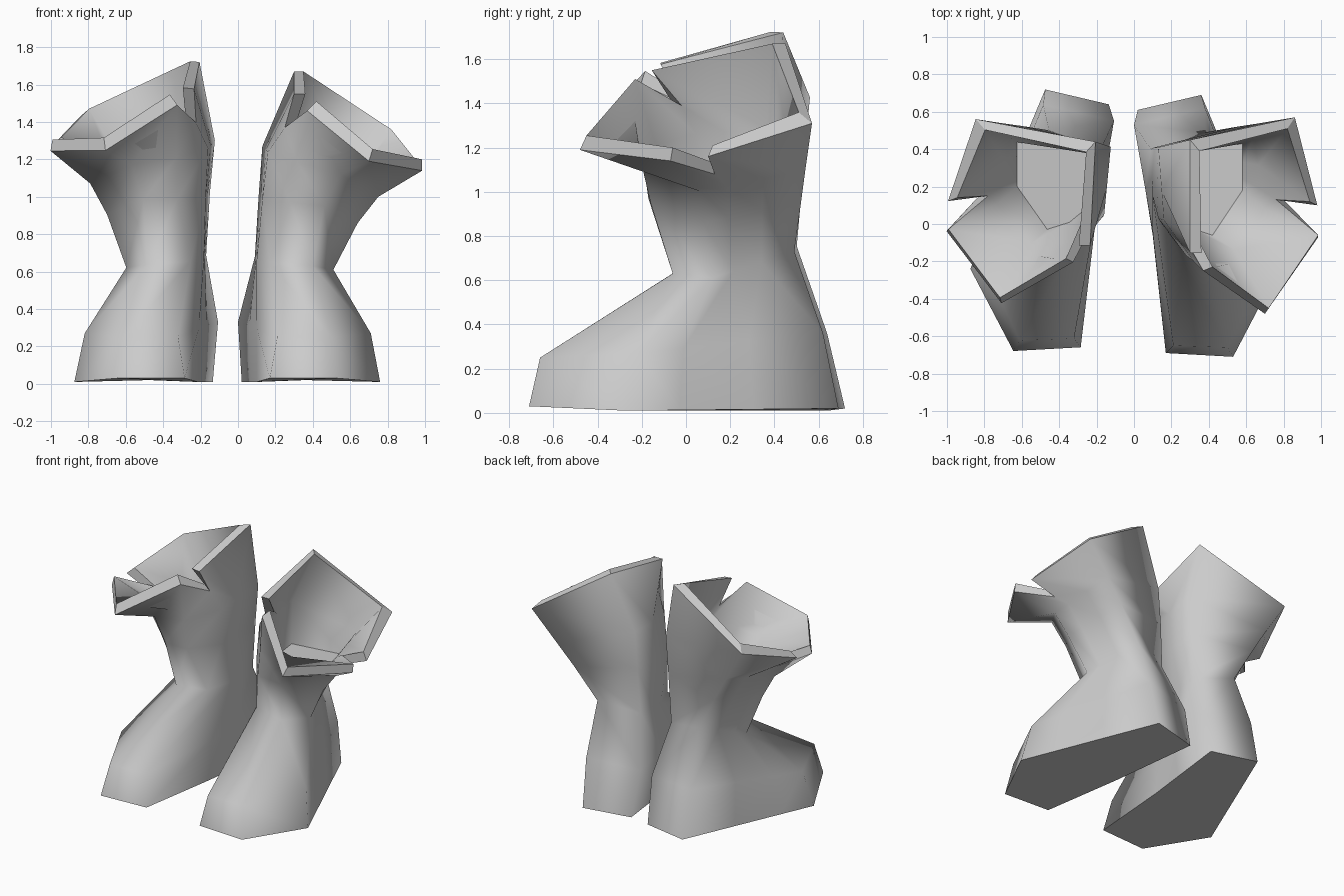
import bpy
import bmesh
from mathutils import Vector

cube = bpy.data.objects.get("Cube")
if cube:
    bpy.data.objects.remove(cube, do_unlink=True)

# Single plain grey material
grey = bpy.data.materials.new("plain_grey")
grey.use_nodes = True
grey.diffuse_color = (0.6, 0.6, 0.6, 1)
grey.node_tree.nodes["Principled BSDF"].inputs["Base Color"].default_value = (0.6, 0.6, 0.6, 1)

# Six-cornered sections: heel inner, heel outer, outer side, front outer, front inner, inner side
SOLE = [(.02, .61, .01), (.36, .69, .02), (.76, -.27, .01), (.53, -.71, .03), (.17, -.69, .03), (.1, -.06, .01)]
FOOT = [(0, .53, .33), (.38, .62, .36), (.71, -.22, .27), (.5, -.66, .25), (.21, -.65, .25), (.1, -.04, .3)]
ANKLE = [(.09, .40, .68), (.38, .49, .73), (.51, .12, .61), (.4, -.06, .63), (.17, -.03, .65), (.1, .15, .66)]
CALF = [(.11, .41, 1.0), (.55, .52, .95), (.64, .08, .86), (.46, -.16, .95), (.28, -.17, .97), (.13, .03, .98)]
NECK = [(.13, .41, 1.27), (.68, .54, 1.1), (.75, .07, 1.0), (.55, -.2, 1.12), (.32, -.2, 1.18), (.16, .02, 1.24)]
FLOOR = [(.18, .37, .97), (.58, .43, .97), (.58, .18, .97), (.42, -.06, .97), (.3, -.02, .97), (.22, .05, .97)]

# Flared collar edge with an outer and an inner notch
RIM = [(.30, .45, 1.67), (.86, .57, 1.31), (.98, .10, 1.16), (.80, .13, 1.08), (.985, -.07, 1.14),
       (.70, -.48, 1.19), (.37, -.25, 1.46), (.25, -.04, 1.37), (.30, -.155, 1.55)]
# Step from the outer to the inner edge of the collar's thickness
EDGE = [(.05, -.06, 0), (-.04, -.06, .05), (-.04, .02, .05), (-.04, 0, .05), (0, .01, .06),
        (.02, .03, .065), (.05, .02, .05), (.06, .02, .02), (.06, 0, 0)]
# Where each collar point falls along a six-cornered section
COLUMNS = [0, 1, 1.4, 1.75, 2, 3, 4, 5, 5.4]


def spread(section):
    """Resample a six-cornered section to the collar's columns."""
    points = [Vector(p) for p in section]
    return [points[int(c)].lerp(points[(int(c) + 1) % 6], c % 1) for c in COLUMNS]


def inset(ring, factor, lift):
    middle = sum(ring, Vector()) / len(ring)
    return [middle.lerp(p, factor) + Vector((0, 0, lift)) for p in ring]


def right_pose(p):
    """Mirror a point and lean it a little, so the pair stands unevenly."""
    rise = min(max((p.z - .5) / .6, 0), 1)
    return Vector((-(p.x + .115 - .075 * p.z ** 2),
                   (p.y + .03) * (1 - .05 * p.z),
                   p.z + rise * (.11 * p.x + .04 * p.y)))


def make_boot(name, pose):
    neck = spread(NECK)
    rim = [Vector(p) for p in RIM]
    lip = [p + Vector(e) for p, e in zip(rim, EDGE)]
    rings = [spread(s) for s in (SOLE, FOOT, ANKLE, CALF)]
    rings += [neck, rim, lip, inset(neck, .82, .04), spread(FLOOR)]
    bm = bmesh.new()
    loops = [[bm.verts.new(pose(p)) for p in ring] for ring in rings]
    count = len(COLUMNS)
    for low, high in zip(loops, loops[1:]):
        for i in range(count):
            j = (i + 1) % count
            bm.faces.new((low[i], low[j], high[j], high[i]))
    bm.faces.new(loops[0])
    bm.faces.new(loops[-1])
    bmesh.ops.recalc_face_normals(bm, faces=bm.faces)

    # Smooth walls with crisp sole, collar and floor outlines
    for face in bm.faces:
        face.smooth = True
    rim_loop, lip_loop = (next(l for l, r in zip(loops, rings) if r is ring) for ring in (rim, lip))
    for loop in (loops[0], rim_loop, lip_loop, loops[-1]):
        for i in range(count):
            bm.edges.get((loop[i], loop[(i + 1) % count])).smooth = False
    for a, b in zip(rim_loop, lip_loop):
        bm.edges.get((a, b)).smooth = False

    mesh = bpy.data.meshes.new(name)
    bm.to_mesh(mesh)
    bm.free()
    mesh.materials.append(grey)
    bpy.context.collection.objects.link(bpy.data.objects.new(name, mesh))


make_boot("left_boot", lambda p: p)
make_boot("right_boot", right_pose)
